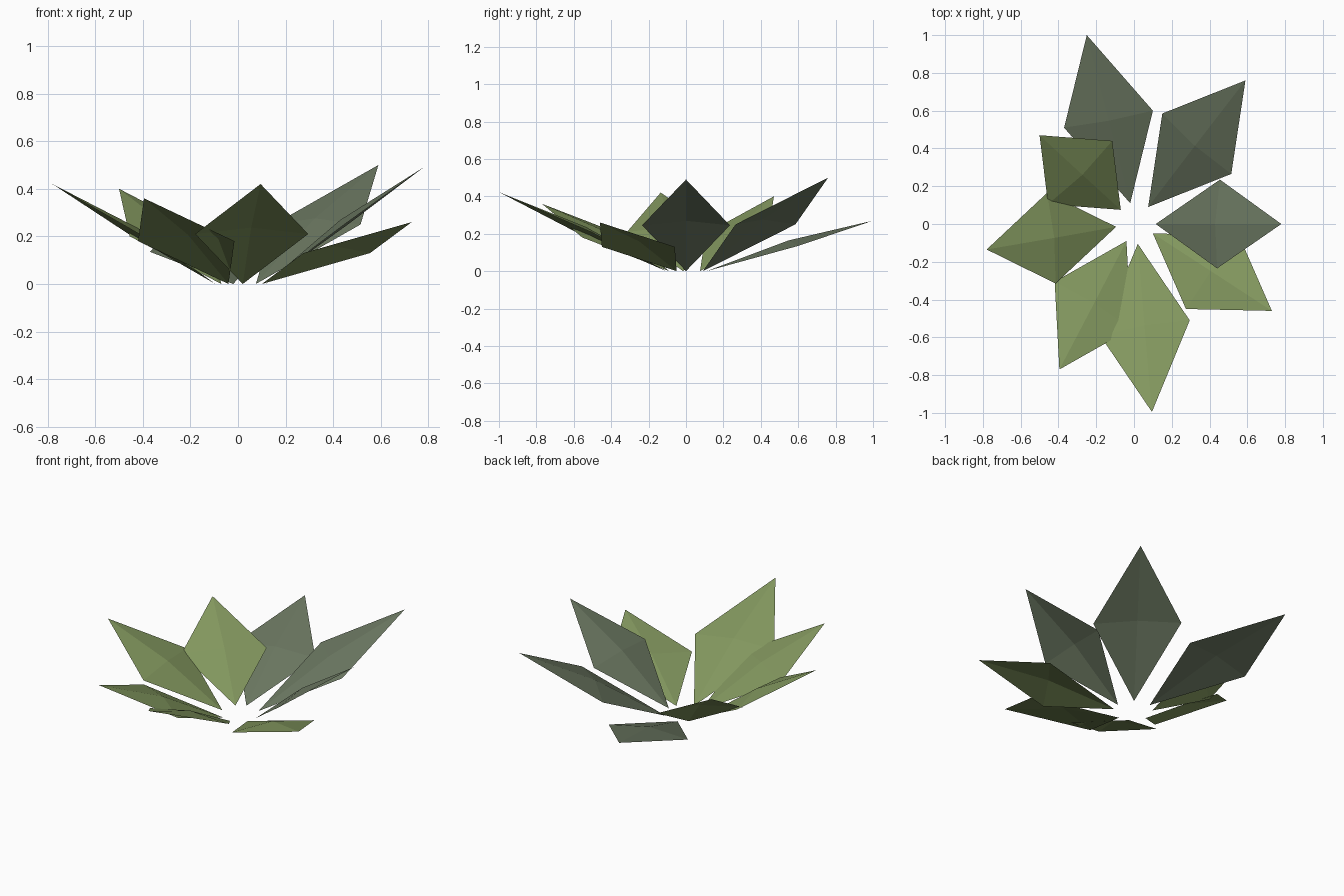
import bpy
from mathutils import Vector

if "Cube" in bpy.data.objects:
    bpy.data.objects.remove(bpy.data.objects["Cube"])


def material(name, rgb):
    m = bpy.data.materials.new(name)
    m.diffuse_color = (*rgb, 1)
    m.use_nodes = True
    m.node_tree.nodes["Principled BSDF"].inputs["Base Color"].default_value = m.diffuse_color
    return m


green = material("leaf_green", (0.225, 0.31, 0.113))
grey = material("grey_green", (0.150, 0.190, 0.122))


def leaf(name, base, tip, side, mat, lift=0.03):
    """Diamond leaf: base on the ground, raised tip, domed centre."""
    b = Vector((*base, 0.0))
    t = Vector(tip)
    mid = (b + t) / 2
    s = Vector((*side, mid.z))      # right-hand corner
    o = b + t - s                   # opposite corner
    n = (t - b).cross(o - s).normalized()
    if n.z < 0:
        n = -n
    mesh = bpy.data.meshes.new(name)
    ring = [b, s, t, o]
    mesh.from_pydata(ring + [mid + n * lift], [],
                     [(i, (i + 1) % 4, 4) for i in range(4)])
    mesh.materials.append(mat)
    obj = bpy.data.objects.new(name, mesh)
    bpy.context.collection.objects.link(obj)


# Rosette of leaves: base xy, tip xyz, right-hand corner xy, colour
leaf("back_leaf", (-0.02, 0.11), (-0.25, 1.0, 0.27), (0.10, 0.60), grey)
leaf("back_right_leaf", (0.075, 0.09), (0.59, 0.76, 0.50), (0.515, 0.265), grey)
leaf("right_leaf", (0.115, 0.0), (0.78, 0.0, 0.49), (0.44, -0.235), grey)
leaf("front_right_leaf", (0.10, -0.05), (0.73, -0.46, 0.26), (0.275, -0.45), green)
leaf("front_leaf", (0.02, -0.105), (0.095, -0.995, 0.42), (-0.18, -0.59), green)
leaf("front_left_leaf", (-0.04, -0.09), (-0.395, -0.77, 0.36), (-0.42, -0.305), green)
leaf("left_leaf", (-0.095, -0.015), (-0.78, -0.135, 0.42), (-0.46, 0.165), green)
leaf("back_left_leaf", (-0.07, 0.075), (-0.50, 0.47, 0.40), (-0.115, 0.44), green)
